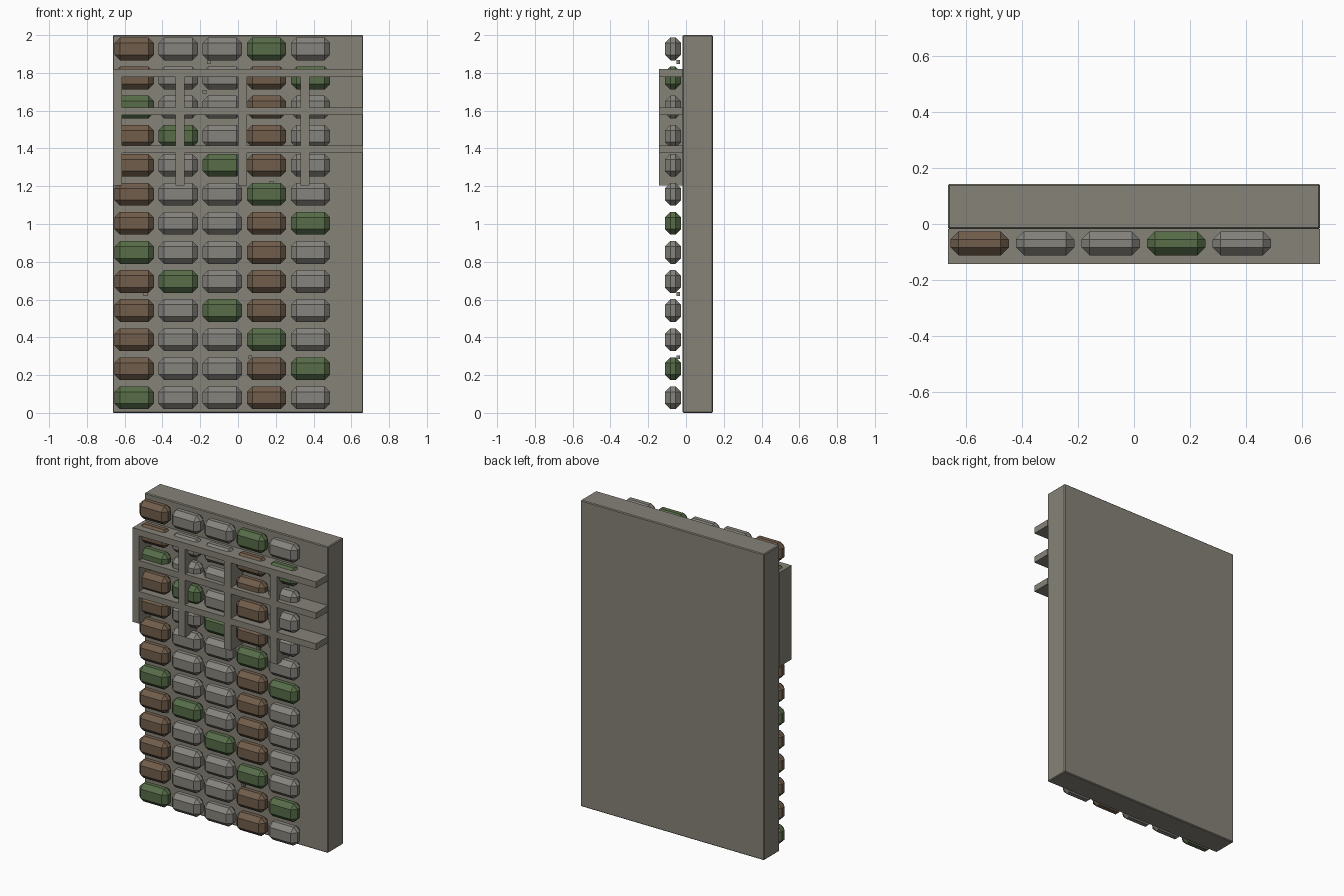
import bpy
import bmesh
from mathutils import Vector

if "Cube" in bpy.data.objects:
    bpy.data.objects.remove(bpy.data.objects["Cube"], do_unlink=True)


def make_material(name, color):
    mat = bpy.data.materials.new(name)
    mat.use_nodes = True
    mat.diffuse_color = (*color, 1)
    mat.node_tree.nodes["Principled BSDF"].inputs["Base Color"].default_value = (*color, 1)
    return mat


wall_grey = make_material("wall grey", (0.235, 0.225, 0.185))
stone_grey = make_material("stone grey", (0.235, 0.23, 0.205))
earth_brown = make_material("earth brown", (0.165, 0.11, 0.07))
moss_green = make_material("moss green", (0.095, 0.15, 0.065))


def box(name, low, high, mat, bevel=0):
    """Box between two corners, with optional chamfered edges."""
    low, high = Vector(low), Vector(high)
    bm = bmesh.new()
    bmesh.ops.create_cube(bm, size=1)
    bmesh.ops.scale(bm, vec=high - low, verts=bm.verts)
    if bevel:
        bmesh.ops.bevel(bm, geom=bm.edges[:], offset=bevel, segments=1,
                        profile=0.5, affect="EDGES")
    mesh = bpy.data.meshes.new(name)
    bm.to_mesh(mesh)
    bm.free()
    mesh.materials.append(mat)
    obj = bpy.data.objects.new(name, mesh)
    obj.location = (low + high) / 2
    bpy.context.collection.objects.link(obj)
    return obj


HALF = 0.663    # half the wall width
FACE = -0.018   # front face of the wall
LIP = -0.142    # front edge of the rack

# Wall slab
box("wall_slab", (-HALF, FACE, 0), (HALF, 0.142, 2), wall_grey, 0.005)

# Rows of chamfered stones, with brown columns and diagonal moss stones
stone_half = Vector((0.104, 0.043, 0.06))
for row in range(13):
    for col in range(5):
        if (row + col) % 5 == 0:
            mat = moss_green
        elif col % 3 == 0:
            mat = earth_brown
        else:
            mat = stone_grey
        center = Vector((-0.55 + 0.2335 * col, -0.069, 0.08 + 0.1539 * row))
        box(f"stone_{row}_{col}", center - stone_half, center + stone_half, mat, 0.029)

# Rack: upright fins and shelves
for i in range(4):
    x = -HALF + i * HALF / 2
    box(f"rack_upright_{i}", (x, LIP, 1.205), (x + 0.048, FACE, 1.82), wall_grey)
for i in range(3):
    top = 1.82 - 0.202 * i
    box(f"rack_shelf_{i}", (-HALF, LIP, top - 0.041), (HALF, FACE, top), wall_grey)

# Small chips between the stones
chips = [(-0.155, 1.858), (-0.177, 1.7), (-0.49, 0.63), (0.065, 0.295), (0.178, 1.218)]
for i, (x, z) in enumerate(chips):
    box(f"chip_{i}", (x - 0.01, -0.05, z - 0.01), (x + 0.01, -0.032, z + 0.01), wall_grey)
